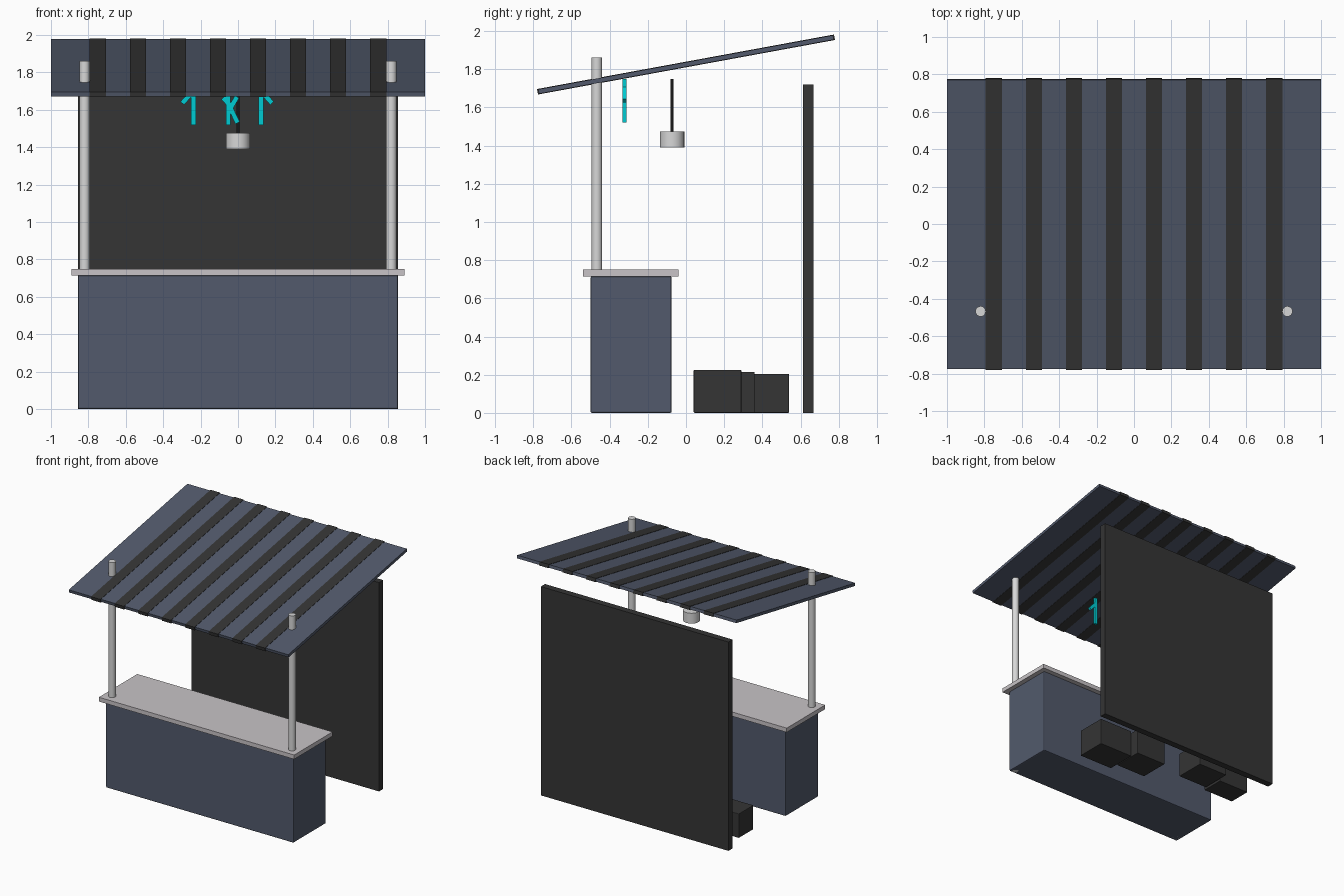
import bpy, math
from mathutils import Vector, Matrix

if "Cube" in bpy.data.objects:
    bpy.data.objects.remove(bpy.data.objects["Cube"])


def material(name, rgb):
    m = bpy.data.materials.new(name)
    m.diffuse_color = (*rgb, 1)
    m.use_nodes = True
    m.node_tree.nodes["Principled BSDF"].inputs["Base Color"].default_value = m.diffuse_color
    return m


BLUE = material("slate blue", (0.085, 0.102, 0.15))
DARK = material("charcoal", (0.035, 0.035, 0.035))
STONE = material("pale stone", (0.58, 0.55, 0.57))
METAL = material("light metal", (0.68, 0.68, 0.68))
NEON = material("neon cyan", (0.0, 0.6, 0.65))


def box(name, lo, hi, mat, bevel=0.0):
    lo, hi = Vector(lo), Vector(hi)
    bpy.ops.mesh.primitive_cube_add(size=1, location=(lo + hi) / 2)
    ob = bpy.context.object
    ob.name = name
    ob.data.transform(Matrix.Diagonal((*(hi - lo), 1)))
    ob.data.materials.append(mat)
    if bevel:
        b = ob.modifiers.new("soft edges", 'BEVEL')
        b.width, b.segments = bevel, 2
    return ob


def cylinder(name, x, y, z0, z1, r, mat, sides=16):
    bpy.ops.mesh.primitive_cylinder_add(vertices=sides, radius=r, depth=z1 - z0,
                                        location=(x, y, (z0 + z1) / 2))
    ob = bpy.context.object
    ob.name = name
    ob.data.materials.append(mat)
    bpy.ops.object.shade_smooth_by_angle(angle=math.radians(40))
    return ob


# Counter with overhanging top
box("counter", (-0.855, -0.5, 0), (0.855, -0.075, 0.715), BLUE, 0.008)
box("counter_top", (-0.89, -0.54, 0.715), (0.89, -0.04, 0.75), STONE)

# Posts run from the ground through the counter and roof
for side, sx in (("left", -1), ("right", 1)):
    cylinder("post_" + side, sx * 0.82, -0.467, 0.0, 1.862, 0.028, METAL)

# Back wall
box("back_wall", (-0.855, 0.614, 0), (0.855, 0.668, 1.72), DARK)

# Sloping roof with stripes wrapped around it
PITCH = math.radians(10.4)


def roof_part(name, x, width, length, thick, mat):
    ob = box(name, (-width / 2, -length / 2, -thick / 2), (width / 2, length / 2, thick / 2), mat)
    ob.location = (x, 0, 1.825)
    ob.rotation_euler.x = PITCH


roof_part("roof", 0, 2.0, 1.57, 0.024, BLUE)
for i in range(8):
    roof_part(f"roof_stripe_{i + 1}", -0.75 + i * 1.5 / 7, 0.086, 1.582, 0.029, DARK)

# Hanging lamp
cylinder("lamp_cord", 0, -0.073, 1.47, 1.75, 0.007, DARK, 8)
cylinder("lamp_shade", 0, -0.073, 1.39, 1.475, 0.064, METAL, 24)

# Neon tubes behind the front of the roof: start x, z and end x, z
TUBES = [(-0.238, 1.52, -0.238, 1.75), (-0.24, 1.70, -0.298, 1.635),
         (-0.052, 1.52, -0.052, 1.75), (-0.045, 1.62, -0.002, 1.53),
         (-0.08, 1.665, -0.04, 1.62), (-0.005, 1.67, -0.045, 1.60),
         (0.122, 1.52, 0.122, 1.75), (0.124, 1.70, 0.182, 1.635)]
for i, (x0, z0, x1, z1) in enumerate(TUBES):
    length = math.hypot(x1 - x0, z1 - z0)
    tube = box(f"neon_tube_{i + 1}", (-0.013, -0.01, -length / 2), (0.013, 0.01, length / 2), NEON)
    tube.location = ((x0 + x1) / 2, -0.323, (z0 + z1) / 2)
    tube.rotation_euler.y = math.atan2(x1 - x0, z1 - z0)

# Storage crates between counter and wall: x range, y range, height
CRATES = [(0.27, 0.58, 0.04, 0.29, 0.225), (-0.01, 0.265, 0.11, 0.36, 0.215),
          (-0.49, -0.22, 0.29, 0.54, 0.205), (-0.79, -0.51, 0.25, 0.44, 0.20)]
for i, (x0, x1, y0, y1, h) in enumerate(CRATES):
    box(f"crate_{i + 1}", (x0, y0, 0), (x1, y1, h), DARK, 0.005)
